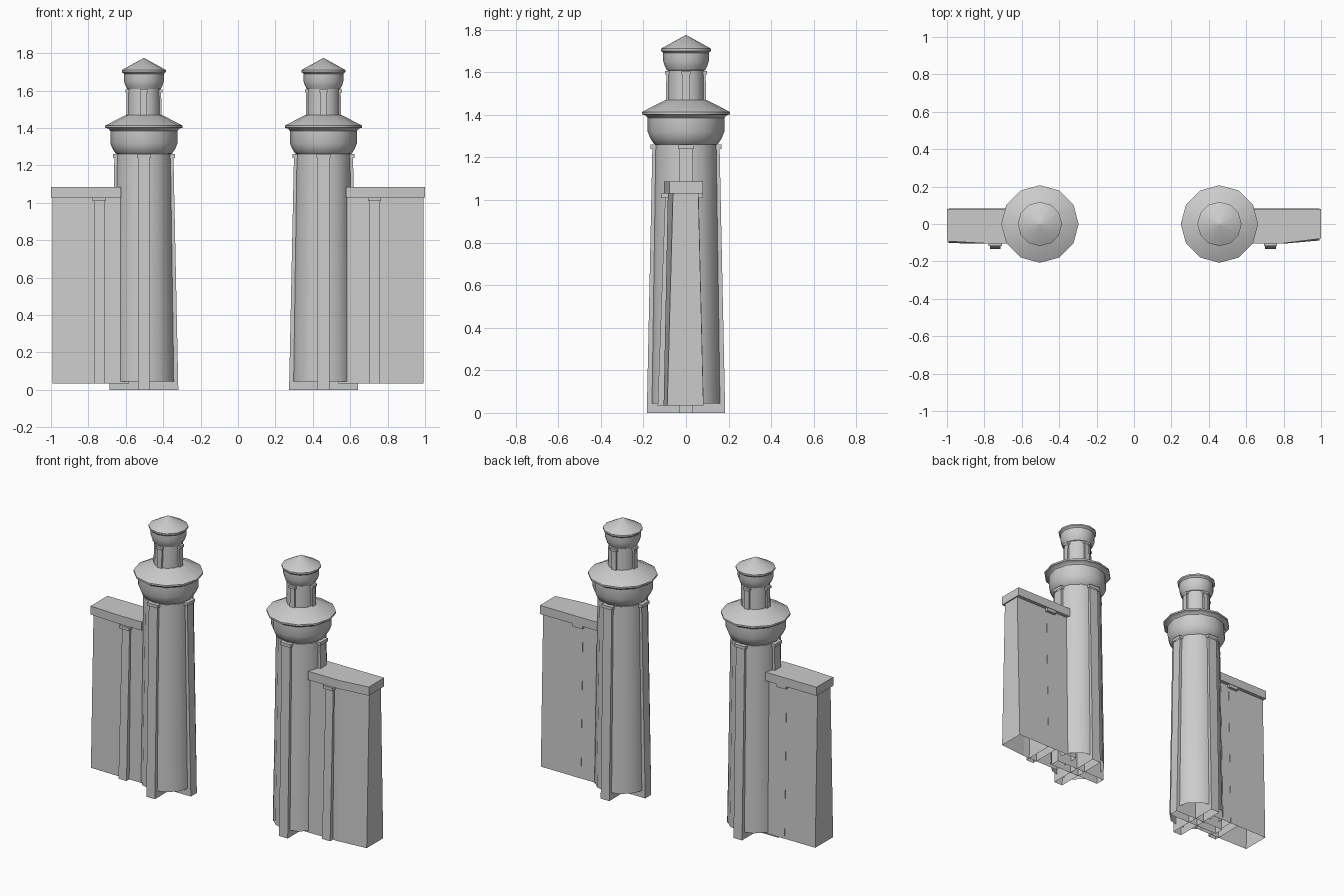
import bpy, bmesh, math

if "Cube" in bpy.data.objects:
    bpy.data.objects.remove(bpy.data.objects["Cube"])

SIDES = 12


def finish(name, bm, smooth=None):
    bmesh.ops.recalc_face_normals(bm, faces=bm.faces)
    me = bpy.data.meshes.new(name)
    bm.to_mesh(me)
    bm.free()
    ob = bpy.data.objects.new(name, me)
    bpy.context.collection.objects.link(ob)
    if smooth:
        bpy.ops.object.select_all(action='DESELECT')
        ob.select_set(True)
        bpy.context.view_layer.objects.active = ob
        bpy.ops.object.shade_smooth_by_angle(angle=math.radians(smooth))
    return ob


def loft(name, rings, smooth=None):
    """Skin a stack of equal-length point rings, open below, closed on top."""
    bm = bmesh.new()
    vs = [[bm.verts.new(p) for p in r] for r in rings]
    n = len(rings[0])
    for a, b in zip(vs, vs[1:]):
        for i in range(n):
            j = (i + 1) % n
            bm.faces.new((a[i], a[j], b[j], b[i]))
    bm.faces.new(vs[-1])
    return finish(name, bm, smooth)


def lathe(name, cx, profile):
    rings = [[(cx + r * math.cos(2 * math.pi * i / SIDES),
               r * math.sin(2 * math.pi * i / SIDES), z) for i in range(SIDES)]
             for r, z in profile]
    return loft(name, rings, 35)


def rect(x0, x1, y0, y1, z):
    return [(x0, y0, z), (x1, y0, z), (x1, y1, z), (x0, y1, z)]


def cross_bars(name, cx, half, r0, r1, z0, z1):
    """Two tapered bars through the tower, showing as four pilasters."""
    loft(name + "_x", [rect(cx - r, cx + r, -half, half, z) for r, z in ((r0, z0), (r1, z1))])
    loft(name + "_y", [rect(cx - half, cx + half, -r, r, z) for r, z in ((r0, z0), (r1, z1))])


def tower(side, cx):
    # tapered shaft
    lathe(side + "_shaft", cx, [(0.168, 0.045), (0.150, 1.26)])
    cross_bars(side + "_pilaster", cx, 0.031, 0.184, 0.158, 0, 1.24)
    cross_bars(side + "_pilaster_cap", cx, 0.038, 0.166, 0.166, 1.24, 1.26)
    # main cornice and roof
    lathe(side + "_cornice", cx, [
        (0.135, 1.255), (0.152, 1.265), (0.168, 1.29), (0.18, 1.32),
        (0.18, 1.385), (0.19, 1.397), (0.207, 1.402), (0.207, 1.413),
        (0.10, 1.468), (0.085, 1.47)])
    # upper drum
    lathe(side + "_drum", cx, [(0.088, 1.45), (0.086, 1.61)])
    cross_bars(side + "_drum_pilaster", cx, 0.017, 0.095, 0.092, 1.45, 1.59)
    cross_bars(side + "_drum_pilaster_cap", cx, 0.022, 0.099, 0.099, 1.59, 1.606)
    # upper cornice and pointed cap
    lathe(side + "_top", cx, [
        (0.08, 1.605), (0.09, 1.61), (0.099, 1.627), (0.107, 1.652),
        (0.107, 1.69), (0.118, 1.70), (0.118, 1.71), (0.001, 1.775)])


def wall_ring(x_in, x_mid, x_out, y_in, y_out, back, z):
    return [(x_in, y_in, z), (x_mid, y_in, z), (x_out, y_out, z),
            (x_out, back, z), (x_mid, back, z), (x_in, back, z)]


def wall(side, s, cx, x_in, px, y_end):
    # slab, slightly narrower at the top
    mid = s * 0.8
    loft(side + "_wall", [
        wall_ring(cx + s * 0.08, mid, s * 0.992, -0.105, y_end - 0.01, 0.082, 0.035),
        wall_ring(cx + s * 0.08, mid, s * 0.992, -0.085, y_end + 0.017, 0.058, 1.035)])
    # coping, underside closed by a second ring turned inward
    top = [wall_ring(x_in, mid, s, -0.103, y_end, 0.081, z) for z in (1.03, 1.086)]
    inner = wall_ring(x_in + s * 0.03, mid, s * 0.98, -0.06, -0.04, 0.04, 1.03)
    loft(side + "_coping", [inner] + top)
    # wall pilaster running through the slab
    loft(side + "_wall_pilaster", [
        rect(px - 0.029, px + 0.029, -0.133, 0.083, 0.035),
        rect(px - 0.027, px + 0.027, -0.098, 0.060, 1.01)])
    loft(side + "_wall_pilaster_cap", [
        rect(px - 0.02, px + 0.02, -0.1, 0.06, 1.01),
        rect(px - 0.035, px + 0.035, -0.117, 0.078, 1.01),
        rect(px - 0.035, px + 0.035, -0.117, 0.078, 1.03)])


tower("left", -0.503)
tower("right", 0.457)
wall("left", -1, -0.503, -0.625, -0.742, -0.092)
wall("right", 1, 0.457, 0.578, 0.73, -0.078)
